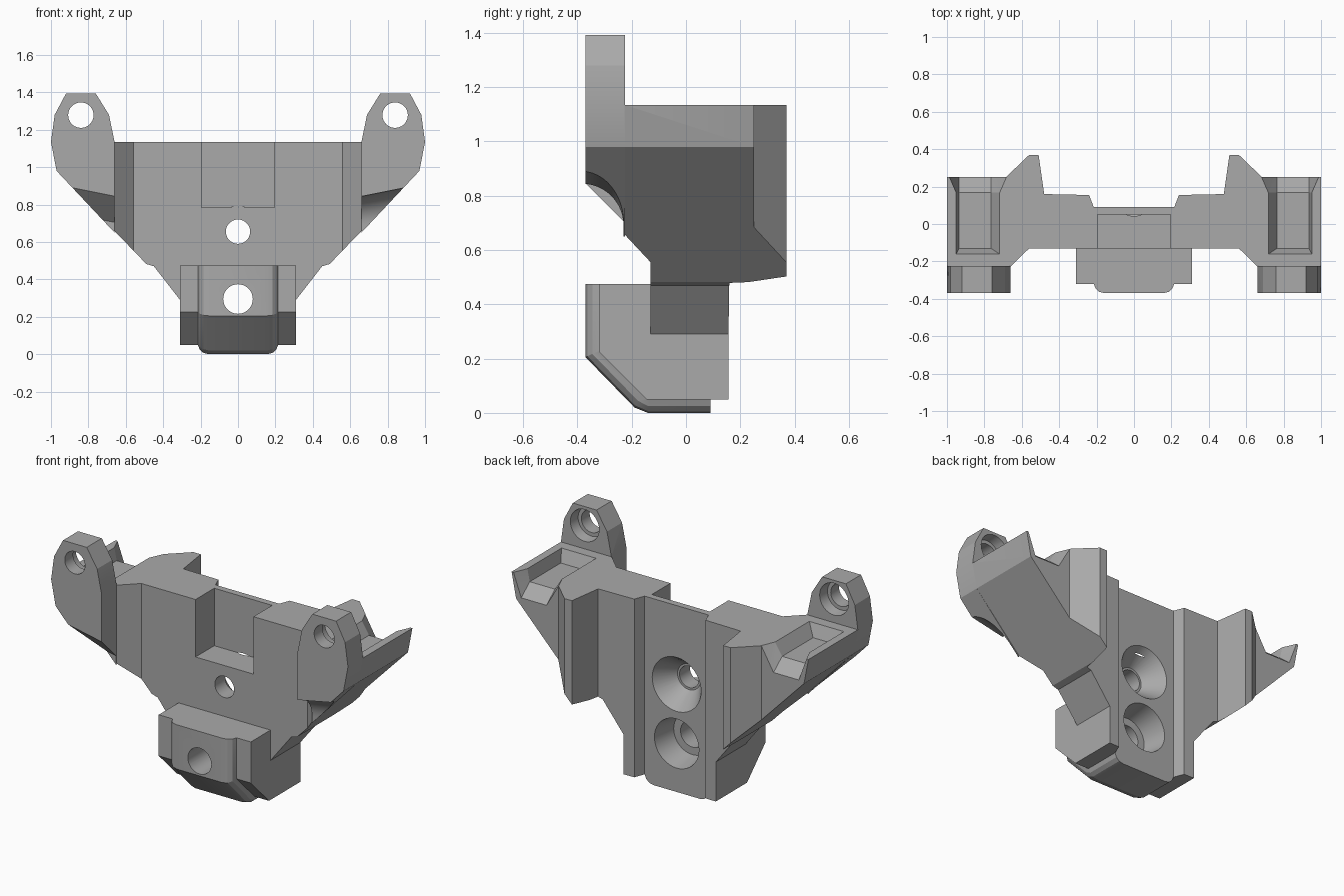
import bpy, bmesh, math
from mathutils import Matrix, Vector

old = bpy.data.objects.get("Cube")
if old:
    bpy.data.objects.remove(old)

grey = bpy.data.materials.new("plain_grey")
grey.use_nodes = True
grey.diffuse_color = (0.4, 0.4, 0.4, 1)
grey.node_tree.nodes["Principled BSDF"].inputs["Base Color"].default_value = (0.4, 0.4, 0.4, 1)


def finish(name, bm):
    bmesh.ops.recalc_face_normals(bm, faces=bm.faces)
    mesh = bpy.data.meshes.new(name)
    bm.to_mesh(mesh)
    bm.free()
    mesh.materials.append(grey)
    ob = bpy.data.objects.new(name, mesh)
    bpy.context.collection.objects.link(ob)
    return ob


def prism(name, points, direction):
    """Extrude a flat polygon along a vector."""
    bm = bmesh.new()
    face = bm.faces.new([bm.verts.new(p) for p in points])
    ext = bmesh.ops.extrude_face_region(bm, geom=[face])
    moved = [g for g in ext["geom"] if isinstance(g, bmesh.types.BMVert)]
    bmesh.ops.translate(bm, verts=moved, vec=direction)
    if not any(f is face for f in bm.faces):
        bmesh.ops.holes_fill(bm, edges=bm.edges)
    return finish(name, bm)


def hull(name, points):
    bm = bmesh.new()
    for p in points:
        bm.verts.new(p)
    bmesh.ops.convex_hull(bm, input=bm.verts)
    bmesh.ops.dissolve_limit(bm, angle_limit=0.01, verts=bm.verts, edges=bm.edges)
    return finish(name, bm)


def box(name, x0, x1, y0, y1, z0, z1):
    return hull(name, [(x, y, z) for x in (x0, x1) for y in (y0, y1) for z in (z0, z1)])


def bore(name, x, z, y0, y1, r0, r1):
    """Round cutter along y, with a radius at each end."""
    bm = bmesh.new()
    bmesh.ops.create_cone(bm, cap_ends=True, segments=40, radius1=r0, radius2=r1, depth=y1 - y0)
    bm.transform(Matrix.Translation((x, (y0 + y1) / 2, z)) @ Matrix.Rotation(-math.pi / 2, 4, 'X'))
    return finish(name, bm)


def combine(target, tool, operation):
    mod = target.modifiers.new(operation, 'BOOLEAN')
    mod.operation, mod.solver, mod.object = operation, 'EXACT', tool
    bpy.context.view_layer.objects.active = target
    bpy.ops.object.modifier_apply(modifier=mod.name)
    bpy.data.objects.remove(tool)


def mirrored(half):
    return half + [(-x, v) for x, v in reversed(half)]


# Main body: front outline crossed with plan outline
front = mirrored([(0.31, 0.05), (0.31, 0.29), (0.45, 0.47), (0.49, 0.482), (0.97, 0.98), (1.0, 1.135)])
plan = mirrored([(0.56, -0.13), (0.66, -0.227), (1.1, -0.227), (1.1, 0.25), (0.685, 0.25),
                 (0.56, 0.37), (0.51, 0.37), (0.48, 0.16), (0.24, 0.155), (0.215, 0.09)])
body = prism("bracket_body", [(x, -0.6, z) for x, z in front], (0, 1.2, 0))
combine(body, prism("plan", [(x, y, -0.1) for x, y in plan], (0, 0, 2)), 'INTERSECT')

# Lower block with a sloped lower front
block = [(-0.32, 0.475), (-0.32, 0.225), (-0.145, 0.05), (0.0, 0.05), (0.0, 0.475)]
combine(body, hull("lower_block", [(x, y, z) for x in (-0.31, 0.31) for y, z in block]), 'UNION')

# Raised nose wrapping over the block, with rounded flanks
pad = []
for x, d in ((0.215, 0.0), (0.205, 0.025), (0.185, 0.043), (0.155, 0.05)):
    for y, z in ((-0.32 - d, 0.475), (-0.32 - d, 0.23 - d * 0.5), (-0.165 - d * 0.5, 0.07 - d),
                 (-0.14, 0.05 - d), (0.09, 0.05 - d), (0.09, 0.475)):
        pad += [(x, y, z), (-x, y, z)]
combine(body, hull("nose", pad), 'UNION')

ear = [(0.66, 0.65), (0.97, 0.98), (1.0, 1.135), (0.98, 1.28), (0.92, 1.393),
       (0.76, 1.393), (0.69, 1.28), (0.66, 1.135)]
arch = [(-0.385 + 0.155 * math.cos(a * math.pi / 24), 0.69 + 0.155 * math.sin(a * math.pi / 24))
        for a in range(13)] + [(-0.6, 0.845), (-0.6, 0.4), (-0.23, 0.4)]
slope = [(-0.23, 0.705), (-0.6, 1.075), (-0.6, 0.4), (-0.23, 0.4)]

for s, under in ((1, arch), (-1, slope)):
    # Ear with its underside relief and stepped bolt hole
    combine(body, prism("ear", [(s * x, -0.37, z) for x, z in ear], (0, 0.145, 0)), 'UNION')
    combine(body, hull("ear_relief", [(s * x, y, z + 0.2 * (x - 0.66))
                                      for x in (0.6, 1.1) for y, z in under]), 'DIFFERENCE')
    combine(body, bore("ear_hole", s * 0.84, 1.278, -0.5, 0.0, 0.068, 0.068), 'DIFFERENCE')
    combine(body, bore("ear_step", s * 0.84, 1.278, -0.29, -0.2, 0.09, 0.1), 'DIFFERENCE')

    # Tapered wing pocket and its flared rear mouth
    pocket = [(x, y, 1.14) for x in (0.715, 0.952) for y in (-0.163, 0.17)]
    pocket += [(x, y, 1.06) for x in (0.765, 0.935) for y in (-0.13, 0.17)]
    mouth = [(0.715, 0.168, 1.14), (0.952, 0.168, 1.14), (0.765, 0.168, 1.06), (0.935, 0.168, 1.06),
             (0.675, 0.26, 1.14), (0.992, 0.26, 1.14), (0.765, 0.26, 0.985), (0.935, 0.26, 0.985)]
    for shape in (pocket, mouth):
        combine(body, hull("pocket", [(s * x, y, z) for x, y, z in shape]), 'DIFFERENCE')

# Front notch
combine(body, box("notch", -0.195, 0.195, -0.3, 0.05, 0.785, 1.3), 'DIFFERENCE')

# Screw holes with their rear recesses
for z, r, y0, r0, r1 in ((0.655, 0.065, -0.03, 0.078, 0.165), (0.295, 0.079, -0.06, 0.125, 0.15)):
    combine(body, bore("hole", 0, z, -0.6, 0.3, r, r), 'DIFFERENCE')
    combine(body, bore("recess", 0, z, y0, 0.0905, r0, r1), 'DIFFERENCE')

# Shading
bpy.ops.object.select_all(action='DESELECT')
body.select_set(True)
bpy.context.view_layer.objects.active = body
bpy.ops.object.shade_smooth_by_angle(angle=math.radians(20))
